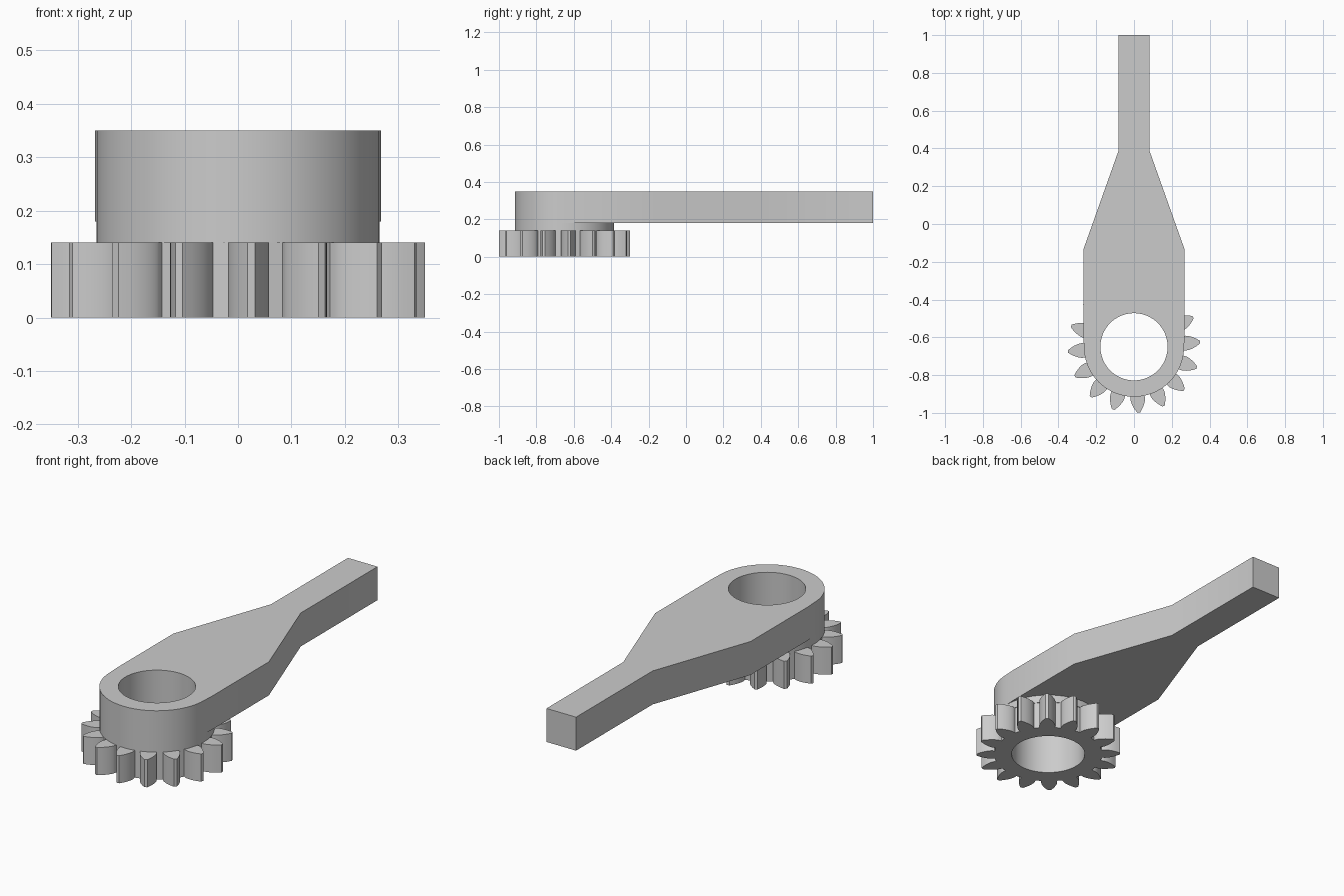
import bpy, bmesh
from math import pi, cos, sin, tan, acos, sqrt, radians

cube = bpy.data.objects.get("Cube")
if cube:
    bpy.data.objects.remove(cube, do_unlink=True)

CENTRE_Y = -0.65
BORE = 0.178
COLLAR = 0.265

steel = bpy.data.materials.new("plain grey")
GREY = (0.6, 0.6, 0.6, 1)
steel.diffuse_color = GREY
steel.use_nodes = True
steel.node_tree.nodes["Principled BSDF"].inputs["Base Color"].default_value = GREY


def polar(r, a):
    return (r * cos(a), CENTRE_Y + r * sin(a))


def circle(r, count=64):
    return [polar(r, 2 * pi * i / count) for i in range(count)]


def plate(name, outline, z0, z1):
    """Extrude an outline with the round bore cut through it."""
    bm = bmesh.new()
    edges = []
    for loop in (outline, circle(BORE)):
        vs = [bm.verts.new((x, y, z0)) for x, y in loop]
        edges += [bm.edges.new((a, b)) for a, b in zip(vs, vs[1:] + vs[:1])]
    bmesh.ops.triangle_fill(bm, edges=edges, use_beauty=True, use_dissolve=False)
    out = bmesh.ops.extrude_face_region(bm, geom=bm.faces[:])
    top = [g for g in out["geom"] if isinstance(g, bmesh.types.BMVert)]
    bmesh.ops.translate(bm, verts=top, vec=(0, 0, z1 - z0))
    bmesh.ops.recalc_face_normals(bm, faces=bm.faces[:])
    mesh = bpy.data.meshes.new(name)
    bm.to_mesh(mesh)
    bm.free()
    mesh.materials.append(steel)
    ob = bpy.data.objects.new(name, mesh)
    bpy.context.collection.objects.link(ob)
    bpy.ops.object.select_all(action='DESELECT')
    ob.select_set(True)
    bpy.context.view_layer.objects.active = ob
    bpy.ops.object.shade_smooth_by_angle(angle=radians(30))


# Handle: round nose, straight sides, taper and narrow grip
nose = [polar(COLLAR, pi + pi * i / 32) for i in range(33)]
right_side = [(0.268, -0.59), (0.268, -0.135), (0.083, 0.385), (0.083, 1.0)]
handle = nose + right_side + [(-x, y) for x, y in reversed(right_side)]
plate("handle", handle, 0.18, 0.35)

# Collar between handle and gear
plate("collar", circle(COLLAR), 0.14, 0.18)

# Gear with involute teeth
TEETH = 16
TIP = 0.35
PITCH = TIP * TEETH / (TEETH + 2)
PRESSURE = radians(28)
BASE = PITCH * cos(PRESSURE)
ROOT = 0.2625
half_base = pi / (2 * TEETH) + tan(PRESSURE) - PRESSURE
flank = [(ROOT, half_base)]
for i in range(9):
    r = BASE + (TIP - BASE) * (i / 8) ** 2
    a = acos(min(1, BASE / r))
    flank.append((r, half_base - (tan(a) - a)))
gear = []
for k in range(TEETH):
    mid = radians(4.1) + 2 * pi * k / TEETH
    gear += [polar(r, mid - a) for r, a in flank]
    gear += [polar(r, mid + a) for r, a in reversed(flank)]
plate("gear", gear, 0.0, 0.14)
